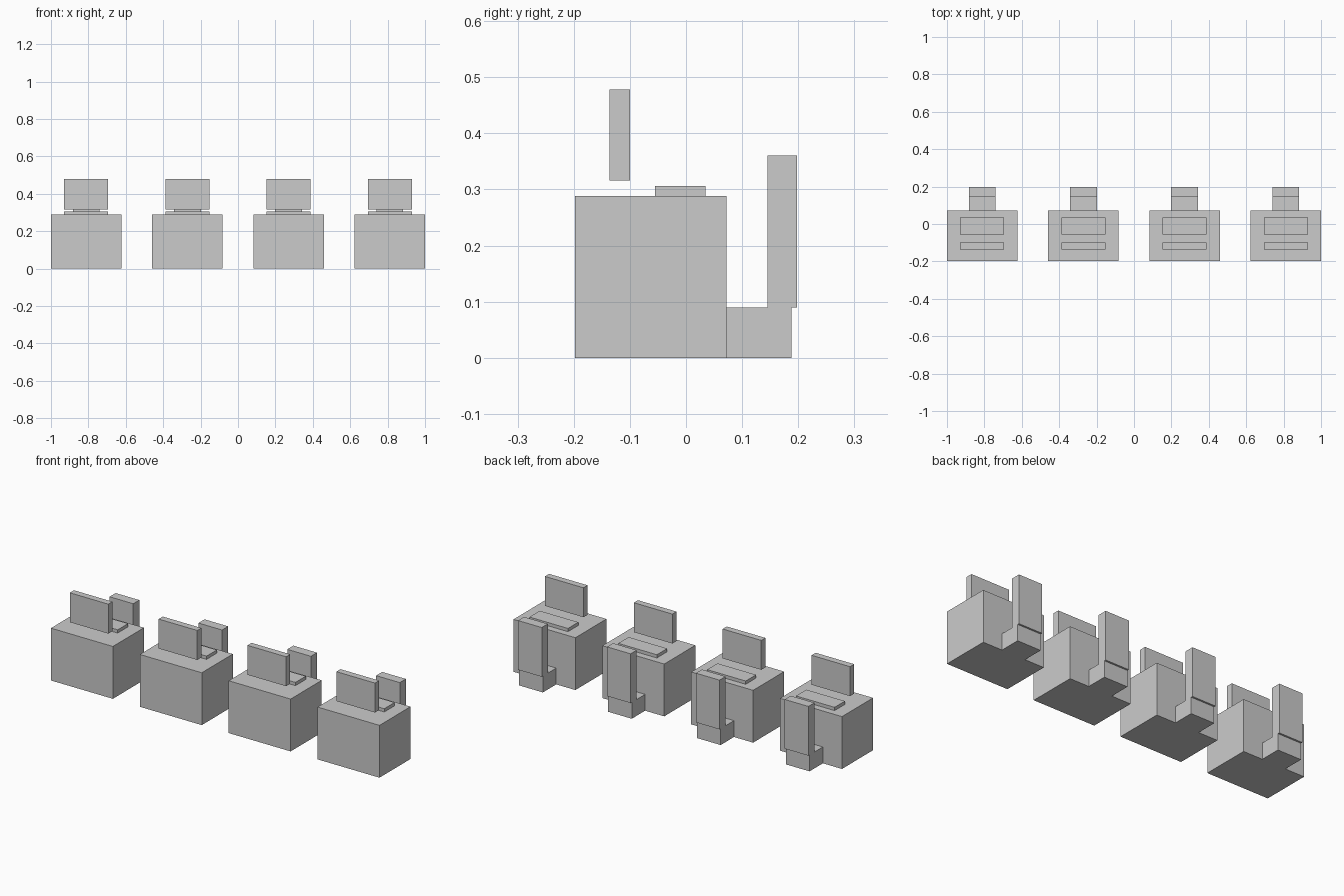
import bpy

if "Cube" in bpy.data.objects:
    bpy.data.objects.remove(bpy.data.objects["Cube"])


def box(name, x, width, y0, y1, z0, z1):
    """Axis-aligned box centred on x, spanning y0..y1 and z0..z1."""
    bpy.ops.mesh.primitive_cube_add(size=1, location=(x, (y0 + y1) / 2, (z0 + z1) / 2))
    ob = bpy.context.object
    ob.name = name
    ob.scale = (width, y1 - y0, z1 - z0)
    bpy.ops.object.transform_apply(location=False, rotation=False, scale=True)
    return ob


# Row of four identical workstations
SPACING = 0.541
for i in range(4):
    x = (i - 1.5) * SPACING
    n = i + 1
    box(f"desk_{n}", x, 0.377, -0.198, 0.072, 0.0, 0.288)
    # Monitor hovers just above the desk top
    box(f"monitor_{n}", x, 0.235, -0.136, -0.100, 0.316, 0.478)
    box(f"keyboard_{n}", x, 0.235, -0.055, 0.035, 0.288, 0.306)
    # Chair: block seat against the desk, back overhanging slightly
    box(f"chair_seat_{n}", x, 0.144, 0.072, 0.188, 0.0, 0.090)
    box(f"chair_back_{n}", x, 0.144, 0.145, 0.198, 0.090, 0.361)
